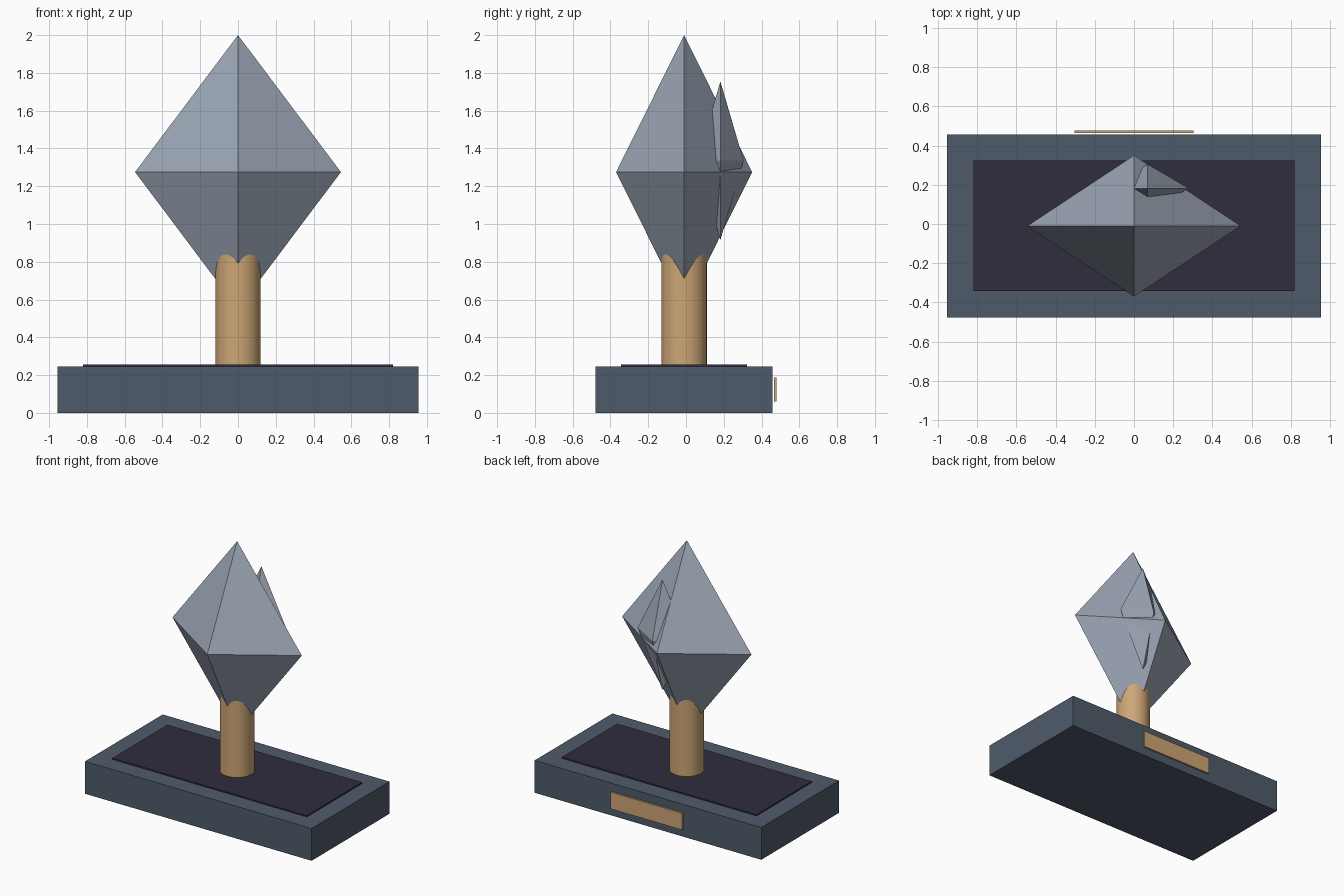
import bpy, math

cube = bpy.data.objects.get("Cube")
if cube:
    bpy.data.objects.remove(cube, do_unlink=True)

CY = -0.01  # shared depth centre of stand, column and gem


def material(name, rgb):
    m = bpy.data.materials.new(name)
    m.use_nodes = True
    m.diffuse_color = (*rgb, 1)
    m.node_tree.nodes["Principled BSDF"].inputs["Base Color"].default_value = (*rgb, 1)
    return m


crystal = material("grey crystal", (0.33, 0.38, 0.46))
slate = material("slate blue", (0.078, 0.105, 0.145))
dark = material("dark inlay", (0.030, 0.026, 0.048))
brass = material("warm brass", (0.61, 0.38, 0.18))


def box(name, half_x, half_y, y, z0, z1, mat):
    bpy.ops.mesh.primitive_cube_add(size=2, location=(0, y, (z0 + z1) / 2))
    o = bpy.context.object
    o.name = name
    o.scale = (half_x, half_y, (z1 - z0) / 2)
    bpy.ops.object.transform_apply(location=False, rotation=False, scale=True)
    o.data.materials.append(mat)
    return o


def octahedron(name, centre, radii, mat):
    """Eight flat faces between six points on the axes."""
    rx, ry, rz = radii
    ring = [(rx, 0, 0), (0, ry, 0), (-rx, 0, 0), (0, -ry, 0)]
    faces = []
    for i in range(4):
        j = (i + 1) % 4
        faces += [(i, j, 4), (j, i, 5)]
    me = bpy.data.meshes.new(name)
    me.from_pydata(ring + [(0, 0, rz), (0, 0, -rz)], [], faces)
    me.materials.append(mat)
    o = bpy.data.objects.new(name, me)
    o.location = centre
    bpy.context.collection.objects.link(o)
    return o


# Stand: slab, inlaid top panel and rear plaque
box("base", 0.955, 0.468, CY, 0, 0.246, slate)
box("top_inlay", 0.82, 0.333, CY, 0.24, 0.256, dark)
box("rear_plaque", 0.303, 0.0065, 0.4715, 0.06, 0.187, brass)

# Round column running up into the gem
bpy.ops.mesh.primitive_cylinder_add(vertices=48, radius=0.12, depth=0.61,
                                    location=(0, CY, 0.555))
column = bpy.context.object
column.name = "column"
column.data.materials.append(brass)
bpy.ops.object.shade_smooth_by_angle(angle=math.radians(40))

# Large gem with a smaller shard breaking out of its back left side
octahedron("gem", (0, CY, 1.275), (0.545, 0.36, 0.725), crystal)
octahedron("shard", (0.07, 0.182, 1.335), (0.21, 0.123, 0.42), crystal)
